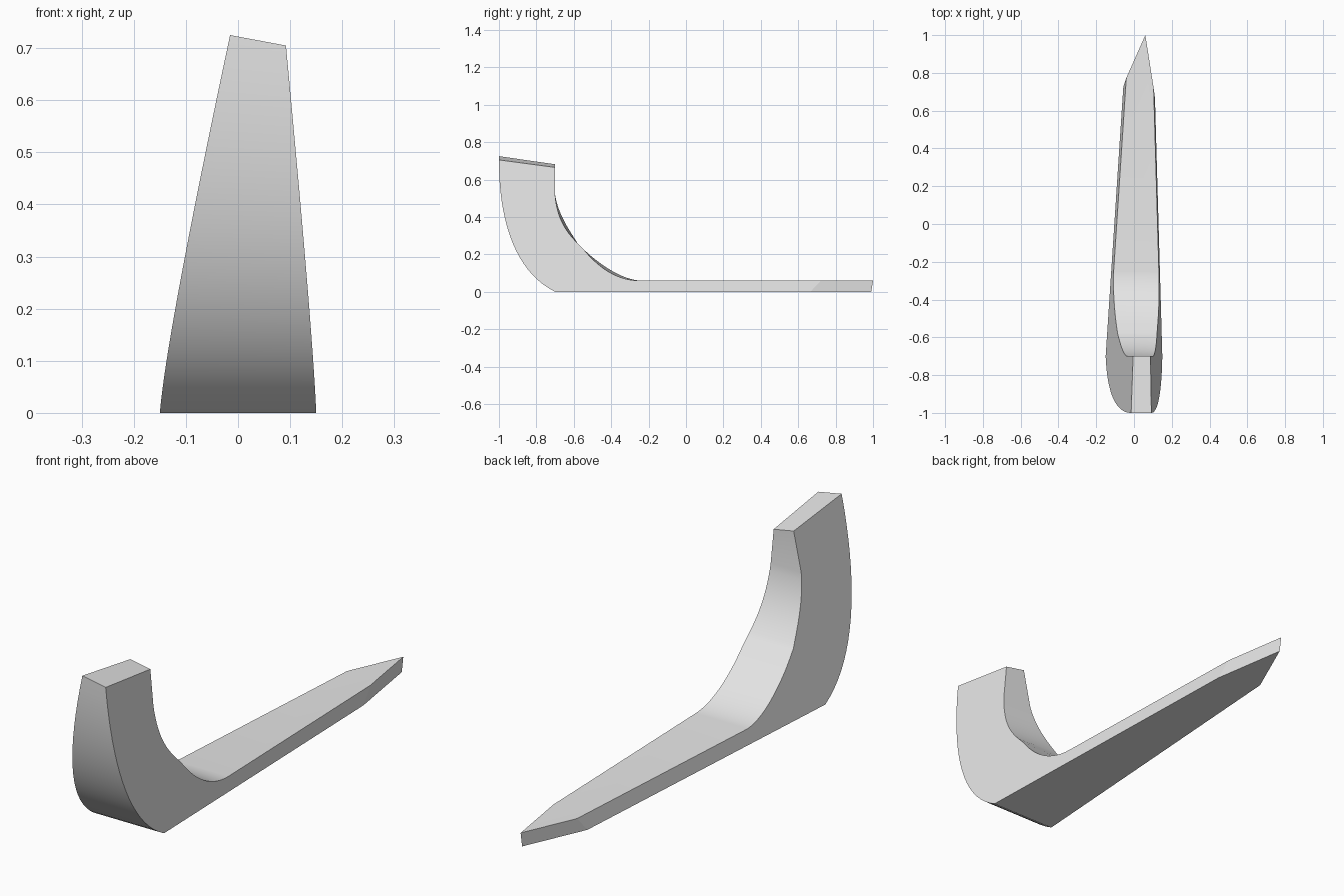
import bpy, bmesh, math
from mathutils import Vector

if "Cube" in bpy.data.objects:
    bpy.data.objects.remove(bpy.data.objects["Cube"], do_unlink=True)


def bezier(p0, p1, p2, p3, n=14):
    """Points (y, z) along a cubic curve."""
    pts = []
    for i in range(n + 1):
        t = i / n
        w = ((1 - t) ** 3, 3 * t * (1 - t) ** 2, 3 * t * t * (1 - t), t ** 3)
        pts.append(tuple(sum(k * p[a] for k, p in zip(w, (p0, p1, p2, p3)))
                         for a in (0, 1)))
    return pts


# Each side is a leaning plane: x as a linear function of y and z
def side_low(y, z):
    return -0.15 + 0.213 * z + 0.0655 * (y + 0.7)


def side_high(y, z):
    return 0.15 - 0.0945 * z - 0.0285 * (y + 0.7)


def profile(top_front, top_back, lift):
    """Side outline; lift raises the inside of the bend a little."""
    outer = bezier((-1, top_front), (-1, 0.35), (-0.9, 0.1), (-0.7, 0), 18)
    upper = bezier((-0.7, 0.52), (-0.69, 0.38), (-0.63, 0.31), (-0.58, 0.26))
    lower = bezier((-0.55, 0.23), (-0.47, 0.13), (-0.37, 0.06), (-0.25, 0.06))

    def bulge(pts):
        n = len(pts) - 1
        return [(y + lift * math.sin(math.pi * i / n),
                 z + lift * math.sin(math.pi * i / n)) for i, (y, z) in enumerate(pts)]

    inner = bulge(upper) + bulge(lower)
    return outer + [(1.1, 0), (1.1, 0.06)] + inner[::-1] + [(-0.7, top_back)]


# Solid hook: two flat sides joined by a strip around the outline
bm = bmesh.new()
low = [bm.verts.new((side_low(y, z), y, z)) for y, z in profile(0.725, 0.682, 0.01)]
high = [bm.verts.new((side_high(y, z), y, z)) for y, z in profile(0.705, 0.665, 0.0)]
bm.faces.new(low)
bm.faces.new(high[::-1])
count = len(low)
for i in range(count):
    j = (i + 1) % count
    bm.faces.new((low[j], low[i], high[i], high[j]))
bmesh.ops.recalc_face_normals(bm, faces=bm.faces[:])

# Two slanting cuts that bring the long end to a point
tip = Vector((0.06, 1.0, 0.06))
tip_base = Vector((0.06, 0.99, 0.0))
for shoulder in (Vector((-0.04, 0.775, 0.06)), Vector((0.104, 0.72, 0.06))):
    normal = (shoulder - tip).cross(tip_base - tip).normalized()
    if normal.y < 0:
        normal.negate()
    bmesh.ops.bisect_plane(bm, geom=bm.verts[:] + bm.edges[:] + bm.faces[:],
                           plane_co=tip, plane_no=normal, clear_outer=True)
    bmesh.ops.holes_fill(bm, edges=[e for e in bm.edges if e.is_boundary], sides=0)
bmesh.ops.recalc_face_normals(bm, faces=bm.faces[:])

mesh = bpy.data.meshes.new("hook_body")
bm.to_mesh(mesh)
bm.free()
hook = bpy.data.objects.new("hook_body", mesh)
bpy.context.collection.objects.link(hook)

# Plain grey
grey = bpy.data.materials.new("light_grey")
grey.use_nodes = True
colour = (0.8, 0.8, 0.8, 1.0)
grey.diffuse_color = colour
grey.node_tree.nodes["Principled BSDF"].inputs["Base Color"].default_value = colour
mesh.materials.append(grey)

# Smooth bends, flat sides
bpy.ops.object.select_all(action='DESELECT')
hook.select_set(True)
bpy.context.view_layer.objects.active = hook
bpy.ops.object.shade_smooth_by_angle(angle=math.radians(15))
for face in mesh.polygons:
    if abs(face.normal.x) > 0.6:
        face.use_smooth = False
